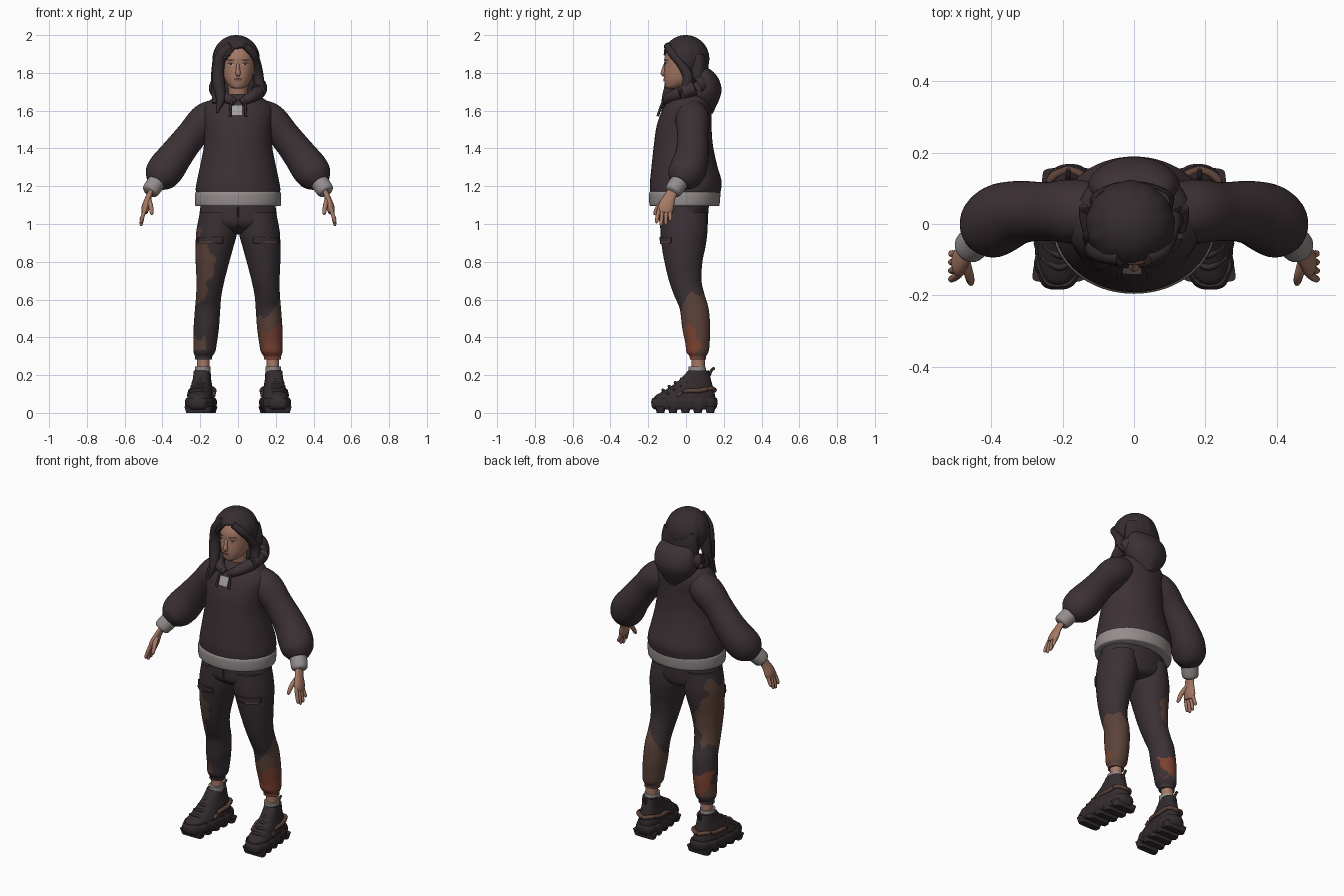
import bpy, bmesh, math
from mathutils import Vector

if "Cube" in bpy.data.objects:
    bpy.data.objects.remove(bpy.data.objects["Cube"])


def material(name, *rgb):
    m = bpy.data.materials.new(name)
    m.use_nodes = True
    m.diffuse_color = (*rgb, 1)
    bsdf = next(n for n in m.node_tree.nodes if n.type == "BSDF_PRINCIPLED")
    bsdf.inputs["Base Color"].default_value = (*rgb, 1)
    return m


cloth = material("dark plum fleece", .046, .031, .035)
denim = material("dark plum trousers", .042, .03, .035)
hair = material("dark hair", .036, .026, .029)
leather = material("dark shoe", .034, .025, .028)
rib = material("grey ribbing", .3, .265, .265)
label = material("pale grey label", .38, .36, .37)
skin = material("skin", .38, .19, .13)
brown = material("brown patch", .105, .055, .04)
rust = material("rust patch", .2, .052, .03)
lip = material("lip", .26, .1, .08)


def finish(name, bm, mats, rule=None):
    """Turn a bmesh into a smooth shaded object, with faces coloured by rule."""
    bmesh.ops.recalc_face_normals(bm, faces=bm.faces)
    for f in bm.faces:
        f.smooth = True
        if rule:
            f.material_index = rule(f.calc_center_median())
    for e in bm.edges:
        if len(e.link_faces) == 2 and e.calc_face_angle() > .9:
            e.smooth = False
    mesh = bpy.data.meshes.new(name)
    bm.to_mesh(mesh)
    bm.free()
    for m in mats:
        mesh.materials.append(m)
    obj = bpy.data.objects.new(name, mesh)
    bpy.context.collection.objects.link(obj)
    return obj


def spline(rows, steps):
    """Interpolate smoothly between rows of numbers."""
    out = []
    for i in range(len(rows) - 1):
        quad = rows[max(i - 1, 0)], rows[i], rows[i + 1], rows[min(i + 2, len(rows) - 1)]
        for t in (s / steps for s in range(steps)):
            out.append([b + t / 2 * (c - a + t * (2 * a - 5 * b + 4 * c - d
                        + t * (3 * (b - c) + d - a))) for a, b, c, d in zip(*quad)])
    return out + [rows[-1]]


def bridge(name, rings, mats, rule=None):
    bm = bmesh.new()
    loops = [[bm.verts.new(p) for p in ring] for ring in rings]
    n = len(loops[0])
    for a, b in zip(loops, loops[1:]):
        for i in range(n):
            bm.faces.new((a[i], a[(i + 1) % n], b[(i + 1) % n], b[i]))
    bm.faces.new(loops[0])
    bm.faces.new(loops[-1])
    return finish(name, bm, mats, rule)


def loft(name, rows, *mats, side=1, cx=None, n=48, steps=5, power=2, shear=0, ripple=0, rule=None):
    """Stack of level rings; rows are (centre x,) height, half width, front y, back y."""
    rows = [r if cx is None else (cx, *r) for r in rows]
    rings = []
    for x, z, w, front, back in spline(rows, steps):
        ring = []
        for i in range(n):
            a = math.tau * i / n
            c, s = (math.copysign(abs(v) ** (2 / power), v) for v in (math.cos(a), math.sin(a)))
            y = (front + back) / 2 + s * (back - front) / 2
            k = 1 + ripple * math.sin(95 * y)
            ring.append((side * (x + w * c * k + shear * (.06 - y)), y, z))
        rings.append(ring)
    return bridge(name, rings, mats, rule)


def tube(name, rows, mat, side=1, n=16, steps=5, flat=1):
    """Round tube; rows are x, y, z, radius; flat squashes it across the y axis."""
    pts = spline(rows, steps)
    centres = [Vector((side * p[0], p[1], p[2])) for p in pts]
    rings = []
    for i, p in enumerate(pts):
        t = (centres[min(i + 1, len(pts) - 1)] - centres[max(i - 1, 0)]).normalized()
        ref = Vector((0, 1, 0)) if abs(t.y) < .9 else Vector((0, 0, 1))
        u = (ref - t * ref.dot(t)).normalized()
        v = t.cross(u)
        rings.append([centres[i] + p[3] * (u * math.cos(a) + v * math.sin(a) * flat)
                      for a in (math.tau * k / n for k in range(n))])
    return bridge(name, rings, [mat])


def ball(name, centre, size, mat):
    bm = bmesh.new()
    bmesh.ops.create_uvsphere(bm, u_segments=24, v_segments=16, radius=1)
    for v in bm.verts:
        v.co = Vector(centre) + v.co * Vector(size)
    return finish(name, bm, [mat])


def patch(name, x, z, w, h, mat, target, lens=False, lift=.003):
    """Thin plate projected onto the front of a target."""
    bm = bmesh.new()
    bmesh.ops.create_grid(bm, x_segments=12, y_segments=8, size=1)
    for v in bm.verts:
        k = math.sqrt(max(.02, 1 - v.co.x ** 2)) if lens else 1
        v.co = (x + w * v.co.x, -.4, z + h * v.co.y * k)
    obj = finish(name, bm, [mat])
    m = obj.modifiers.new("wrap", "SHRINKWRAP")
    m.target, m.wrap_method, m.wrap_mode = target, "PROJECT", "ABOVE_SURFACE"
    m.use_project_y, m.offset = True, lift
    return obj


# Hooded top: body, hem, folded hood, collar
torso = loft("hoodie_body", [
    (1.14, .215, -.185, .175), (1.18, .224, -.19, .185), (1.23, .217, -.19, .188),
    (1.31, .2, -.182, .165), (1.42, .18, -.17, .142), (1.52, .182, -.155, .135),
    (1.6, .188, -.127, .135), (1.65, .155, -.1, .13), (1.685, .1, -.055, .12)], cloth, cx=0, n=64)
loft("hem_band", [(1.095, .222, -.188, .172), (1.105, .228, -.194, .178),
                  (1.16, .228, -.195, .182), (1.172, .22, -.188, .178)], rib, cx=0, n=64, steps=3)
loft("folded_hood", [
    (1.585, .025, .1, .142), (1.62, .075, .05, .158), (1.67, .118, .01, .18),
    (1.715, .13, .01, .188), (1.77, .122, .03, .172), (1.81, .1, .05, .14),
    (1.83, .07, .065, .105)], cloth, cx=0)
half = [(.07, -.082, 1.672, .03), (.108, -.01, 1.7, .038), (.1, .07, 1.735, .046)]
collar = [(-.015, -.105, 1.642, .02), *[(-x, *r) for x, *r in half],
          (0, .11, 1.755, .05), *half[::-1], (.015, -.105, 1.642, .02)]
tube("hood_collar", collar, cloth, n=20)
patch("chest_label", -.005, 1.6, .026, .024, label, torso, lift=.005)

# Neck, head and face
loft("neck", [(1.6, .05, -.03, .07), (1.68, .05, -.04, .07), (1.76, .055, -.05, .07)], skin, cx=0)
head = loft("head", [
    (1.717, .022, -.098, -.05), (1.727, .043, -.108, -.01), (1.755, .066, -.115, .05),
    (1.79, .079, -.117, .08), (1.84, .088, -.114, .09), (1.88, .09, -.114, .1),
    (1.92, .083, -.098, .1), (1.96, .06, -.06, .08)], skin, cx=0)
tube("nose", [(0, -.108, 1.85, .008), (0, -.118, 1.82, .01), (0, -.12, 1.797, .014),
              (0, -.114, 1.784, .008)], skin)
patch("upper_lip", 0, 1.768, .022, .004, hair, head, True)
patch("lower_lip", 0, 1.761, .02, .006, lip, head, True)
for side, word in ((1, "left"), (-1, "right")):
    patch(word + "_eye", side * .036, 1.845, .016, .006, label, head, True)
    patch(word + "_iris", side * .036, 1.846, .006, .006, hair, head, True, .005)
    patch(word + "_lash", side * .037, 1.852, .018, .003, hair, head, True, .006)
    patch(word + "_brow", side * .038, 1.868, .022, .004, hair, head, True)
    ball(word + "_ear", (side * .086, -.005, 1.815), (.01, .018, .028), skin)

# Hair: cap cut open around the face, back fall, loose locks
bm = bmesh.new()
bmesh.ops.create_uvsphere(bm, u_segments=96, v_segments=56, radius=1)
for v in bm.verts:
    k = 1 + .012 * math.sin(13 * math.atan2(v.co.y, v.co.x)) * (1 - v.co.z ** 2)
    v.co = (-.01 + .124 * k * v.co.x, -.002 + .124 * k * v.co.y, 1.875 + .125 * v.co.z)
open_face = [f for f in bm.faces for c in [f.calc_center_median()]
             if c.y < 0 and c.z < 1.94 - 9 * (c.x - .015) ** 2]
bmesh.ops.delete(bm, geom=open_face, context="FACES")
cap = finish("hair_cap", bm, [hair])
shell = cap.modifiers.new("thickness", "SOLIDIFY")
shell.thickness, shell.offset = .03, -1
loft("hair_back", [(1.9, .105, .01, .11), (1.84, .117, .005, .12), (1.76, .118, .0, .115),
                   (1.68, .115, .0, .1)], hair, cx=-.005, ripple=.02)
tube("right_front_lock", [(-.035, -.095, 1.945, .022), (-.088, -.08, 1.89, .03),
     (-.106, -.07, 1.81, .032), (-.1, -.082, 1.73, .032), (-.092, -.105, 1.66, .024),
     (-.112, -.125, 1.59, .006)], hair)
tube("right_side_lock", [(-.1, -.03, 1.9, .03), (-.112, -.03, 1.8, .03),
     (-.118, -.04, 1.72, .025), (-.125, -.075, 1.64, .01)], hair)
tube("left_front_lock", [(.035, -.098, 1.945, .018), (.078, -.076, 1.905, .022),
     (.1, -.03, 1.85, .022), (.108, .01, 1.78, .028), (.118, -.005, 1.7, .022),
     (.115, -.02, 1.66, .01)], hair)


def camouflage(c):
    """0 plain, 1 brown, 2 rust; different on each leg."""
    wave = .025 * math.sin(31 * c.x + 24 * c.y) + .012 * math.sin(70 * c.x - 50 * c.y)
    edge = .025 * math.sin(22 * c.z) + .01 * math.sin(75 * c.z)
    if c.x > 0:
        if c.z < .45 + wave and c.y < .045 + edge and c.x > .12 + edge / 2:
            return 2
        return int(c.z < .55 + .7 * (c.x - .16) + .4 * c.y + wave)
    if c.y > .085 + edge and .36 + wave < c.z < .48 + wave:
        return 2
    if .6 + wave < c.z < 1 + wave and c.x < -.145 - edge - max(0, c.z - .88) / 3:
        return 1
    return int(.335 < c.z < .395 + wave and c.x < -.17)


# Trousers: seat with a rounded crotch
loft("trouser_seat", [(1.13, .192, -.14, .125), (1.06, .203, -.142, .118), (1, .2, -.135, .115),
                      (.96, .12, -.09, .1), (.945, .05, -.04, .06)], denim, cx=0)
tube("fly_seam", [(0, -.142, 1.09, .004), (0, -.142, 1.04, .004), (0, -.13, .985, .004)], denim)

for side, word in ((1, "left"), (-1, "right")):
    # Sleeve, cuff and drawstring
    tube(word + "_sleeve", [
        (.08, .03, 1.59, .075), (.165, .035, 1.553, .09), (.245, .035, 1.47, .082),
        (.32, .033, 1.375, .088), (.375, .015, 1.3, .097), (.412, -.015, 1.25, .088),
        (.435, -.035, 1.217, .055)], cloth, side, n=32)
    tube(word + "_cuff", [(.42, -.025, 1.237, .043), (.432, -.037, 1.22, .048),
                          (.46, -.065, 1.18, .046), (.468, -.073, 1.168, .037)], rib, side, n=28)
    tube(word + "_drawstring", [(.03, -.115, 1.665, .006), (.04, -.134, 1.62, .006),
                                (.042, -.15, 1.57, .007)], cloth, side, n=8)

    # Hand
    tube(word + "_palm", [(.458, -.065, 1.18, .028), (.476, -.09, 1.135, .033),
                          (.489, -.106, 1.09, .042), (.495, -.113, 1.06, .034)], skin, side, flat=.5)
    for i, (finger, tip) in enumerate((("index", 1.005), ("middle", .99),
                                       ("ring", .995), ("little", 1.015))):
        y = -.14 + .019 * i
        tube(f"{word}_{finger}_finger", [
            (.49, y, 1.085, .011), (.503, y - .01 + .003 * i, 1.045, .0105),
            (.512, y - .015 + .005 * i, tip + .01, .009),
            (.51, y - .016 + .005 * i, tip, .004)], skin, side, n=10)
    tube(word + "_thumb", [(.474, -.1, 1.135, .014), (.462, -.143, 1.095, .013),
                           (.457, -.163, 1.06, .01), (.456, -.168, 1.048, .004)], skin, side, n=10)

    # Trouser leg with thigh pocket
    leg = loft(word + "_trouser_leg", [
        (.108, 1.06, .094, -.135, .11), (.113, .96, .108, -.136, .113), (.124, .88, .1, -.128, .103),
        (.135, .8, .089, -.114, .087), (.146, .7, .074, -.09, .082), (.155, .62, .067, -.062, .1),
        (.161, .55, .067, -.033, .12), (.168, .45, .067, -.02, .128), (.174, .37, .062, -.004, .125),
        (.178, .325, .058, .002, .12), (.182, .3, .046, .018, .107), (.183, .283, .046, .02, .105)],
        denim, brown, rust, side=side, n=64, steps=8, rule=camouflage)
    flap = patch(word + "_pocket_flap", side * .145, .915, .062, .016, denim, leg, lift=.007)
    flap.modifiers.new("thickness", "SOLIDIFY").thickness = .008
    patch(word + "_pocket_trim", side * .17, .901, .03, .006, brown, leg, lift=.009)

    # Ankle and lining
    loft(word + "_ankle", [(.185, .18, .033, .03, .1), (.184, .3, .034, .03, .1)], skin, side=side)
    loft(word + "_shoe_lining", [(.187, .19, .04, .015, .108), (.186, .245, .041, .012, .104)],
         rib, side=side, n=32)

    # Chunky shoe: upper, midsole, tread blocks, bands, heel loop
    foot = dict(side=side, cx=.19, shear=.1)
    loft(word + "_shoe_upper", [
        (.05, .07, -.172, .158), (.085, .068, -.168, .155), (.11, .062, -.13, .15),
        (.14, .055, -.08, .142), (.175, .048, -.035, .132), (.205, .045, -.005, .125),
        (.225, .044, .012, .12)], leather, power=2.4, **foot)
    loft(word + "_midsole", [(.018, .066, -.165, .15), (.03, .074, -.18, .162),
         (.06, .077, -.184, .168), (.08, .07, -.176, .162)], leather, power=2.8, ripple=.05, n=80, **foot)
    for i in range(5):
        y = -.135 + .066 * i
        loft(f"{word}_tread_{i + 1}", [(0, .064, y - .02, y + .02), (.035, .074, y - .028, y + .028)],
             leather, power=5, n=32, steps=2, **foot)
    for edge in (-1, 1):
        tube(f"{word}_side_band_{edge + 2}", [
            (.195 + edge * .068, -.05, .09, .008), (.19 + edge * .064, .0, .115, .011),
            (.187 + edge * .062, .07, .118, .012), (.185 + edge * .045, .13, .13, .012),
            (.184, .152, .12, .012)], brown, side, n=10)
    for i in range(4):
        y, z, w = -.122 + .033 * i, .12 + .02 * i, .05 - .003 * i
        x = .19 + .1 * (.06 - y)
        tube(f"{word}_lace_{i + 1}", [(x - w, y + .03, z - .022, .008), (x, y, z, .009),
                                      (x + w, y + .03, z - .022, .008)], leather, side, n=10)
    tube(word + "_heel_loop", [(.184, .118, .19, .009), (.184, .135, .225, .008),
                               (.184, .152, .238, .007)], leather, side, n=10)
